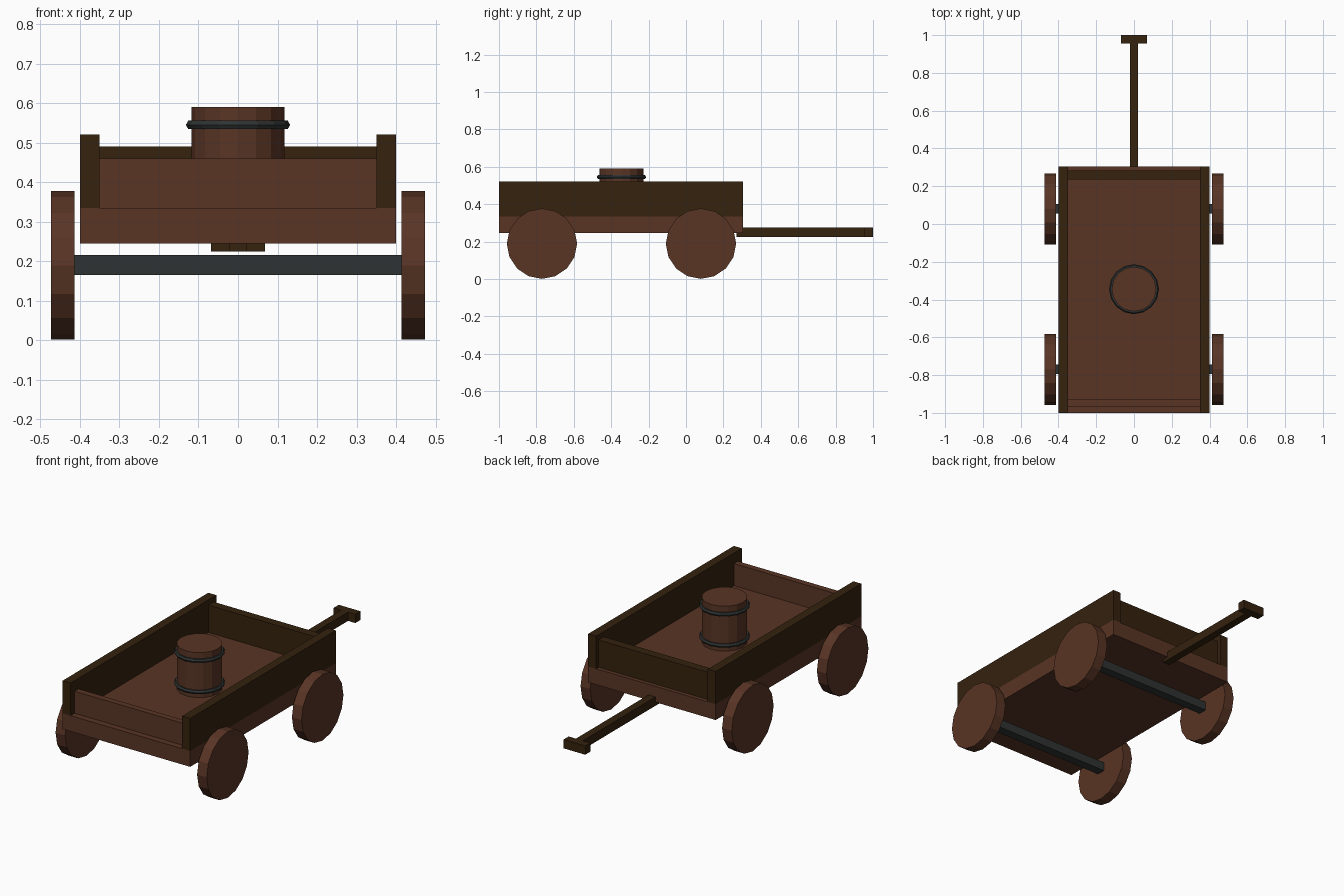
import bpy
import math

cube = bpy.data.objects.get("Cube")
if cube:
    bpy.data.objects.remove(cube, do_unlink=True)


def make_material(name, rgb):
    mat = bpy.data.materials.new(name)
    mat.use_nodes = True
    colour = (*rgb, 1.0)
    mat.diffuse_color = colour
    mat.node_tree.nodes["Principled BSDF"].inputs["Base Color"].default_value = colour
    return mat


brown = make_material("warm brown wood", (0.100, 0.035, 0.018))
dark = make_material("dark wood", (0.035, 0.016, 0.0045))
iron = make_material("dark iron", (0.028, 0.032, 0.032))


def finish(name, mat):
    obj = bpy.context.object
    obj.name = name
    obj.data.name = name
    obj.data.materials.append(mat)
    return obj


def box(name, mat, x, y, z):
    """Box from (low, high) ranges on each axis."""
    ranges = (x, y, z)
    bpy.ops.mesh.primitive_cube_add(size=1, location=[(a + b) / 2 for a, b in ranges])
    obj = finish(name, mat)
    obj.scale = [b - a for a, b in ranges]
    bpy.ops.object.transform_apply(location=False, rotation=False, scale=True)
    return obj


def cylinder(name, mat, radius, depth, location, rotation=(0, 0, 0)):
    bpy.ops.mesh.primitive_cylinder_add(vertices=16, radius=radius, depth=depth,
                                        location=location, rotation=rotation)
    return finish(name, mat)


# Bed and surrounding boards
FLOOR = 0.335
box("bed", brown, (-0.4, 0.4), (-1.0, 0.305), (0.245, FLOOR))
box("front_board", brown, (-0.35, 0.35), (-0.965, -0.93), (FLOOR, 0.46))
box("back_board", dark, (-0.35, 0.35), (0.235, 0.283), (FLOOR, 0.49))
for side, s in (("left", 1), ("right", -1)):
    box(side + "_side_board", dark, sorted((s * 0.35, s * 0.4)), (-1.0, 0.305), (FLOOR, 0.52))

# Axles and wheels
for end, y in (("front", -0.77), ("back", 0.08)):
    box(end + "_axle", iron, (-0.42, 0.42), (y - 0.025, y + 0.025), (0.165, 0.215))
    for side, s in (("left", 1), ("right", -1)):
        cylinder(f"{end}_{side}_wheel", brown, 0.188, 0.06,
                 (s * 0.444, y, 0.189), (0, math.pi / 2, 0))

# Pull bar with its cross handle
box("pull_bar", dark, (-0.022, 0.022), (0.27, 0.96), (0.225, 0.275))
box("pull_handle", dark, (-0.068, 0.068), (0.955, 1.0), (0.225, 0.275))

# Barrel with two hoops
BARREL_Y = -0.345
cylinder("barrel", brown, 0.118, 0.255, (0, BARREL_Y, FLOOR + 0.1275))
for name, z in (("lower_hoop", 0.368), ("upper_hoop", 0.545)):
    bpy.ops.mesh.primitive_torus_add(major_segments=16, minor_segments=6,
                                     major_radius=0.12, minor_radius=0.012,
                                     location=(0, BARREL_Y, z))
    finish(name, iron)
